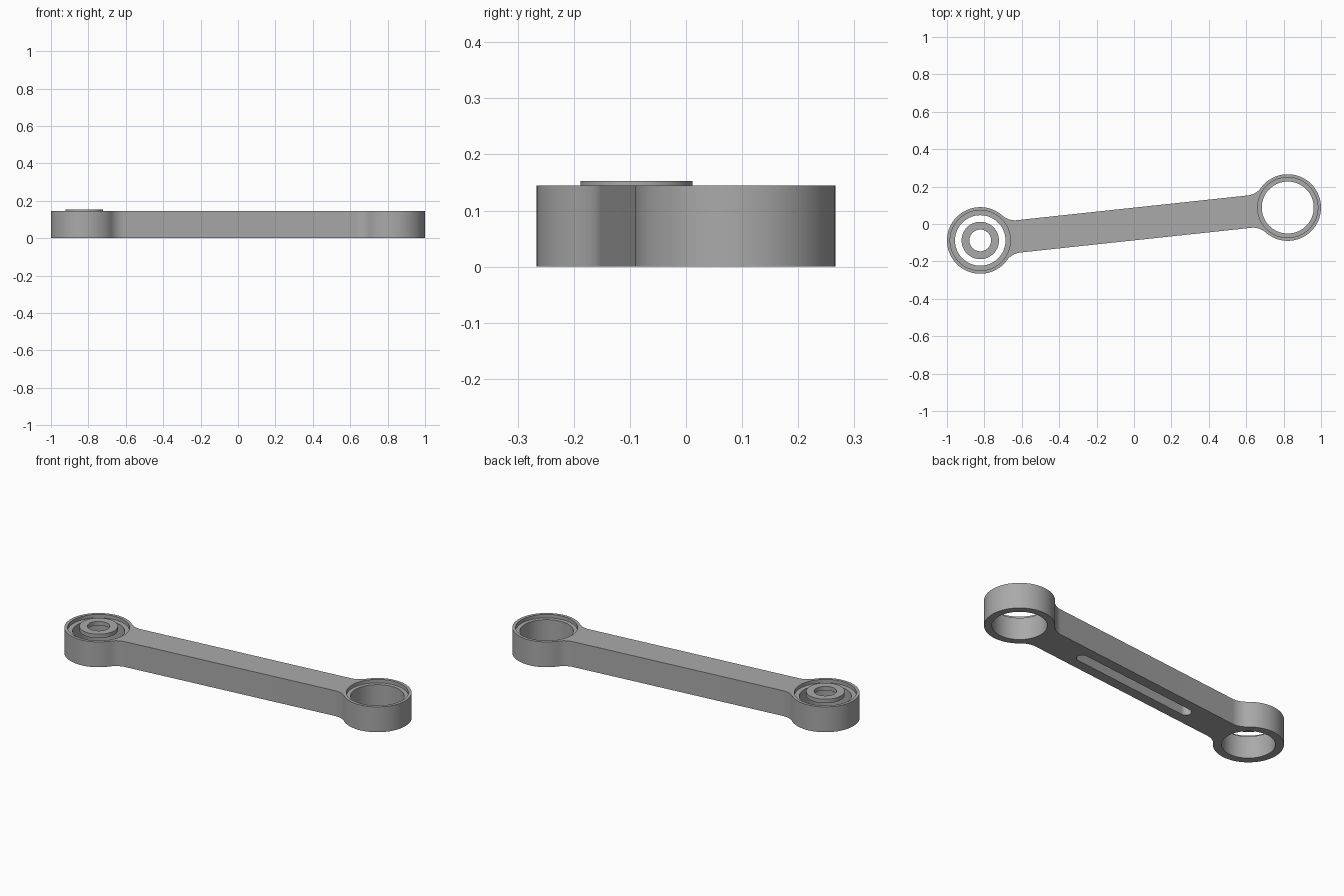
import bpy, bmesh, math
from mathutils import Vector, Matrix

cube = bpy.data.objects.get("Cube")
if cube:
    bpy.data.objects.remove(cube, do_unlink=True)

EYE = Vector((0.822, 0.088))          # centre of the left eye; the right eye is opposite
R, HALF, FILLET = 0.178, 0.087, 0.1   # eye radius, arm half width, neck fillet
TOP = 0.145
SPAN = EYE.length
TILT = Matrix.Rotation(math.atan2(EYE.y, EYE.x), 2)

steel = bpy.data.materials.new("grey steel")
steel.use_nodes = True
steel.diffuse_color = (0.4, 0.4, 0.4, 1)
steel.node_tree.nodes["Principled BSDF"].inputs["Base Color"].default_value = (0.4, 0.4, 0.4, 1)


def arc(centre, radius, start, end, steps):
    return [Vector((centre[0] + radius * math.cos(a), centre[1] + radius * math.sin(a)))
            for a in (start + (end - start) * i / steps for i in range(steps + 1))]


def circle(centre, radius):
    return arc(centre, radius, 0, math.tau, 72)[:-1]


def prism(name, points, low, high):
    """Extrude a closed outline from low to high."""
    bm = bmesh.new()
    face = bm.faces.new([bm.verts.new((p.x, p.y, low)) for p in points])
    new = bmesh.ops.extrude_face_region(bm, geom=[face])["geom"]
    bmesh.ops.translate(bm, vec=(0, 0, high - low),
                        verts=[v for v in new if isinstance(v, bmesh.types.BMVert)])
    bmesh.ops.recalc_face_normals(bm, faces=bm.faces)
    mesh = bpy.data.meshes.new(name)
    bm.to_mesh(mesh)
    bm.free()
    mesh.materials.append(steel)
    obj = bpy.data.objects.new(name, mesh)
    bpy.context.collection.objects.link(obj)
    return obj


def activate(obj):
    bpy.ops.object.select_all(action="DESELECT")
    obj.select_set(True)
    bpy.context.view_layer.objects.active = obj


def cut(obj, points, low, high):
    """Remove an extruded outline from an object."""
    cutter = prism("cutter", points, low, high)
    cutter.hide_render = True
    mod = obj.modifiers.new("cut", "BOOLEAN")
    mod.operation, mod.solver, mod.object = "DIFFERENCE", "EXACT", cutter
    activate(obj)
    bpy.ops.object.modifier_apply(modifier=mod.name)
    bpy.data.objects.remove(cutter, do_unlink=True)


def smooth(obj):
    activate(obj)
    bpy.ops.object.shade_smooth_by_angle(angle=math.radians(30))


# Link outline: one quarter (eye arc and neck fillet), mirrored twice, then tilted
side = HALF + FILLET
run = math.sqrt((R + FILLET) ** 2 - side ** 2)
quarter = arc((SPAN, 0), R, 0, math.atan2(side, -run), 28)
quarter += arc((SPAN - run, side), FILLET, math.atan2(-side, run), -math.pi / 2, 10)[1:]
upper = quarter + [Vector((-p.x, p.y)) for p in reversed(quarter)]
outline = upper + [Vector((p.x, -p.y)) for p in reversed(upper[1:-1])]
link = prism("link_arm", [TILT @ p for p in outline], 0, TOP)

# Through bore and shallow counterbore in each eye
for centre, bore in ((EYE, 0.139), (-EYE, 0.135)):
    cut(link, circle(centre, bore), -0.1, 0.3)
    cut(link, circle(centre, 0.161), TOP - 0.02, 0.3)

# Rounded pocket in the underside of the arm
slot = arc((0.374, 0), 0.03, -math.pi / 2, math.pi / 2, 16)
slot += [-p for p in slot]
cut(link, [TILT @ p for p in slot], -0.1, 0.1)
smooth(link)

# Thin washer held in the right eye, just proud of the top
washer = prism("washer", circle(-EYE, 0.1), 0.13, 0.153)
cut(washer, circle(-EYE, 0.058), 0, 0.3)
smooth(washer)
